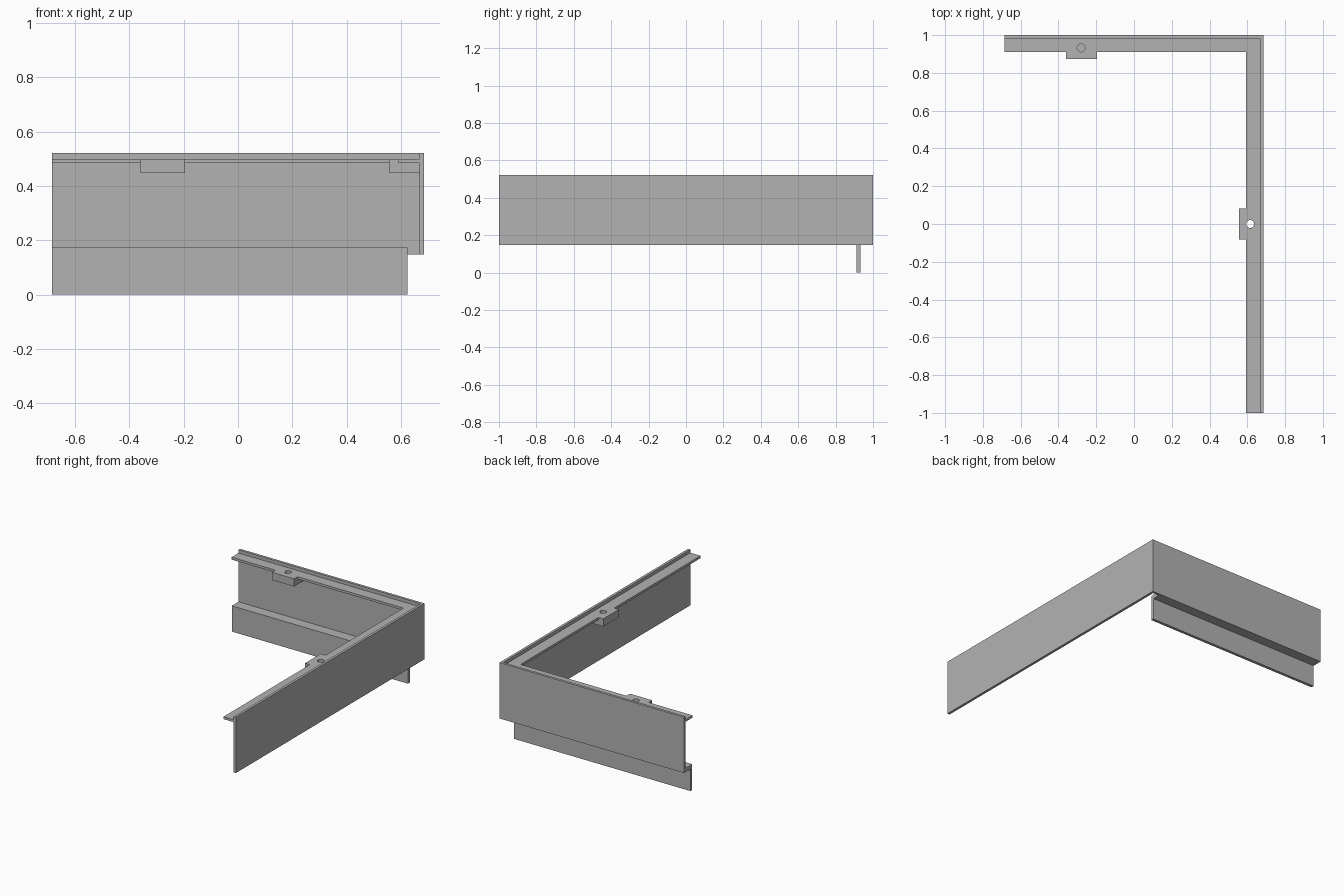
import bpy
import bmesh
from mathutils import Vector

cube = bpy.data.objects.get("Cube")
if cube:
    bpy.data.objects.remove(cube, do_unlink=True)

grey = bpy.data.materials.new("plain grey")
grey.use_nodes = True
colour = (0.45, 0.45, 0.45, 1)
grey.diffuse_color = colour
grey.node_tree.nodes["Principled BSDF"].inputs["Base Color"].default_value = colour

# Overall extents and sheet thickness
X, Y, T = 0.685, 1.0, 0.017
TOP, WALL_BOTTOM = 0.522, 0.147
SHELF_TOP, SHELF_BOTTOM, PAD_BOTTOM = 0.5, 0.484, 0.448
SHELF_X, SHELF_Y = 0.592, 0.91


def prism(name, outline, offset):
    """Extrude a closed planar outline along an offset."""
    bm = bmesh.new()
    face = bm.faces.new([bm.verts.new(p) for p in outline])
    new = bmesh.ops.extrude_face_region(bm, geom=[face])["geom"]
    verts = [v for v in new if isinstance(v, bmesh.types.BMVert)]
    bmesh.ops.translate(bm, verts=verts, vec=Vector(offset))
    bmesh.ops.recalc_face_normals(bm, faces=bm.faces)
    mesh = bpy.data.meshes.new(name)
    bm.to_mesh(mesh)
    bm.free()
    mesh.materials.append(grey)
    ob = bpy.data.objects.new(name, mesh)
    bpy.context.collection.objects.link(ob)
    return ob


def upright(name, outline, low, high):
    return prism(name, [(x, y, low) for x, y in outline], (0, 0, high - low))


def corner(x0, y0, x1, y1):
    """L-shaped plan between an inner and an outer corner."""
    return [(-X, y1), (x1, y1), (x1, -Y), (x0, -Y), (x0, y0), (-X, y0)]


def combine(target, tool, operation):
    """Apply a boolean and remove its tool."""
    tool.hide_render = True
    mod = target.modifiers.new(operation, 'BOOLEAN')
    mod.object, mod.operation, mod.solver = tool, operation, 'EXACT'
    bpy.context.view_layer.objects.active = target
    bpy.ops.object.modifier_apply(modifier=mod.name)
    bpy.data.objects.remove(tool, do_unlink=True)


# Two upright walls meeting at the back corner
upright("corner_wall", corner(X - T, Y - T, X, Y), WALL_BOTTOM, TOP)

# Inner shelf just below the rim
shelf = upright("rim_shelf", corner(SHELF_X, SHELF_Y, X - T, Y - T), SHELF_BOTTOM, SHELF_TOP)

# Screw pads, each with a round through hole: x range, y range, hole centre
pads = [((-0.36, -0.195), (0.873, Y - T), (-0.28, 0.932)),
        ((0.556, X - T), (-0.083, 0.083), (0.615, 0))]
for (x0, x1), (y0, y1), (hx, hy) in pads:
    plan = [(x0, y0), (x1, y0), (x1, y1), (x0, y1)]
    combine(shelf, upright("screw_pad", plan, PAD_BOTTOM, SHELF_TOP), 'UNION')
    bpy.ops.mesh.primitive_cylinder_add(vertices=32, radius=0.021, depth=0.3,
                                        location=(hx, hy, SHELF_TOP))
    drill = bpy.context.object
    drill.data.materials.append(grey)
    bpy.context.view_layer.update()
    combine(shelf, drill, 'DIFFERENCE')

# Stepped lower lip hanging from the back wall
lip_front, lip_back, ledge_top = 0.912, 0.932, 0.173
section = [(lip_front, 0), (lip_back, 0), (lip_back, WALL_BOTTOM),
           (Y - T, WALL_BOTTOM), (Y - T, ledge_top), (lip_front, ledge_top)]
prism("lower_lip", [(-X, y, z) for y, z in section], (X + 0.624, 0, 0))
